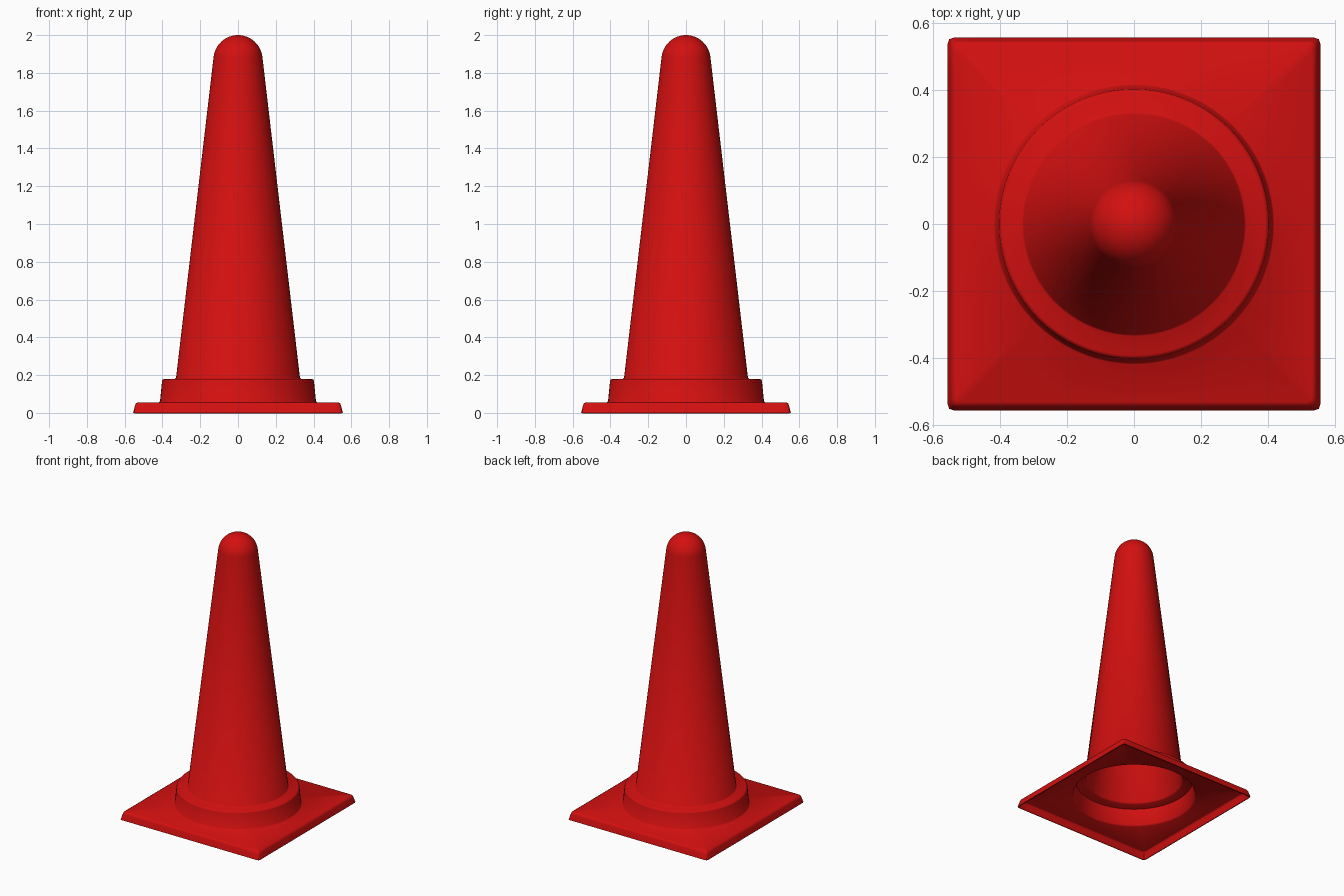
import bpy, bmesh, math

cube = bpy.data.objects.get("Cube")
if cube:
    bpy.data.objects.remove(cube, do_unlink=True)

red = bpy.data.materials.new("safety red")
red.use_nodes = True
red.diffuse_color = (0.65, 0.005, 0.005, 1)
red.node_tree.nodes["Principled BSDF"].inputs["Base Color"].default_value = red.diffuse_color

# Even steps around the axis, plus extra ones to round the square's corners
angles = [math.tau * i / 72 for i in range(72)]
for corner in (45, 135, 225, 315):
    angles += [math.radians(corner - 1), math.radians(corner + 1)]
angles.sort()


def circle(r, z):
    return [(r * math.cos(a), r * math.sin(a), z) for a in angles]


def rounded_square(half, z, corner=0.015):
    ring = []
    core = half - corner
    for a in angles:
        c, s = math.cos(a), math.sin(a)
        k = half / max(abs(c), abs(s))
        x, y = c * k, s * k
        cx, cy = max(-core, min(core, x)), max(-core, min(core, y))
        d = math.hypot(x - cx, y - cy)
        ring.append((cx + corner * (x - cx) / d, cy + corner * (y - cy) / d, z))
    return ring


# Square base skirt with a softened upper edge
rings = [rounded_square(h, z) for h, z in
         ((0.555, 0), (0.545, 0.04), (0.541, 0.05), (0.53, 0.056))]

# Round collar, ledge and foot of the cone
rings += [circle(r, z) for r, z in
          ((0.418, 0.056), (0.413, 0.061), (0.402, 0.168), (0.399, 0.176),
           (0.391, 0.18), (0.334, 0.18), (0.328, 0.185))]

# Domed tip, tangent to the cone wall
radius, centre, start, steps = 0.13, 1.87, math.radians(6.6), 12
for i in range(steps):
    t = start + (math.pi / 2 - start) * i / steps
    rings.append(circle(radius * math.cos(t), centre + radius * math.sin(t)))

# Skin the rings into one continuous sheet
bm = bmesh.new()
loops = [[bm.verts.new(p) for p in ring] for ring in rings]
n = len(angles)
for low, high in zip(loops, loops[1:]):
    for i in range(n):
        j = (i + 1) % n
        bm.faces.new((low[i], low[j], high[j], high[i]))
tip = bm.verts.new((0, 0, centre + radius))
for i in range(n):
    bm.faces.new((loops[-1][i], loops[-1][(i + 1) % n], tip))

mesh = bpy.data.meshes.new("traffic_cone")
bm.to_mesh(mesh)
bm.free()
mesh.materials.append(red)
cone = bpy.data.objects.new("traffic_cone", mesh)
bpy.context.collection.objects.link(cone)

bpy.context.view_layer.objects.active = cone
cone.select_set(True)

# Thin hollow wall
shell = cone.modifiers.new("wall", 'SOLIDIFY')
shell.thickness = 0.008
shell.offset = -1
bpy.ops.object.modifier_apply(modifier=shell.name)
bpy.ops.object.shade_smooth_by_angle(angle=math.radians(50))
